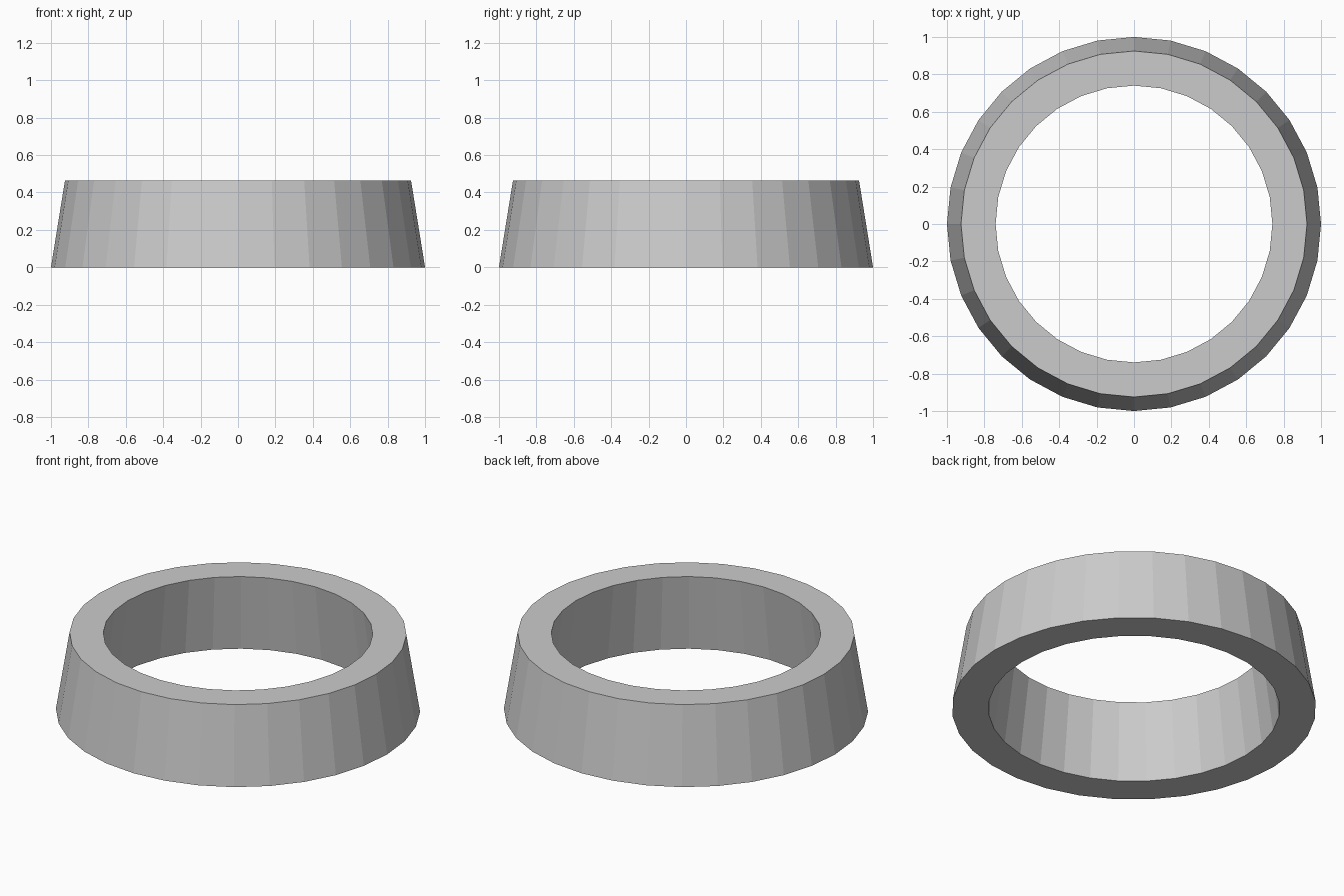
import bpy, bmesh
from math import cos, sin, tau

if "Cube" in bpy.data.objects:
    bpy.data.objects.remove(bpy.data.objects["Cube"])

SIDES = 32
# Cross-section (radius, z): outer bottom, outer top, inner top, inner bottom
PROFILE = [(1.0, 0.0), (0.925, 0.465), (0.74, 0.465), (0.80, 0.0)]

# Tapered ring: profile swept round the z axis
bm = bmesh.new()
rings = [[bm.verts.new((r * cos(tau * i / SIDES), r * sin(tau * i / SIDES), z))
          for r, z in PROFILE] for i in range(SIDES)]
n = len(PROFILE)
for i in range(SIDES):
    a, b = rings[i], rings[(i + 1) % SIDES]
    for j in range(n):
        k = (j + 1) % n
        bm.faces.new((a[j], b[j], b[k], a[k]))
bmesh.ops.recalc_face_normals(bm, faces=bm.faces)

mesh = bpy.data.meshes.new("tapered_ring")
bm.to_mesh(mesh)
bm.free()
bpy.context.collection.objects.link(bpy.data.objects.new("tapered_ring", mesh))
